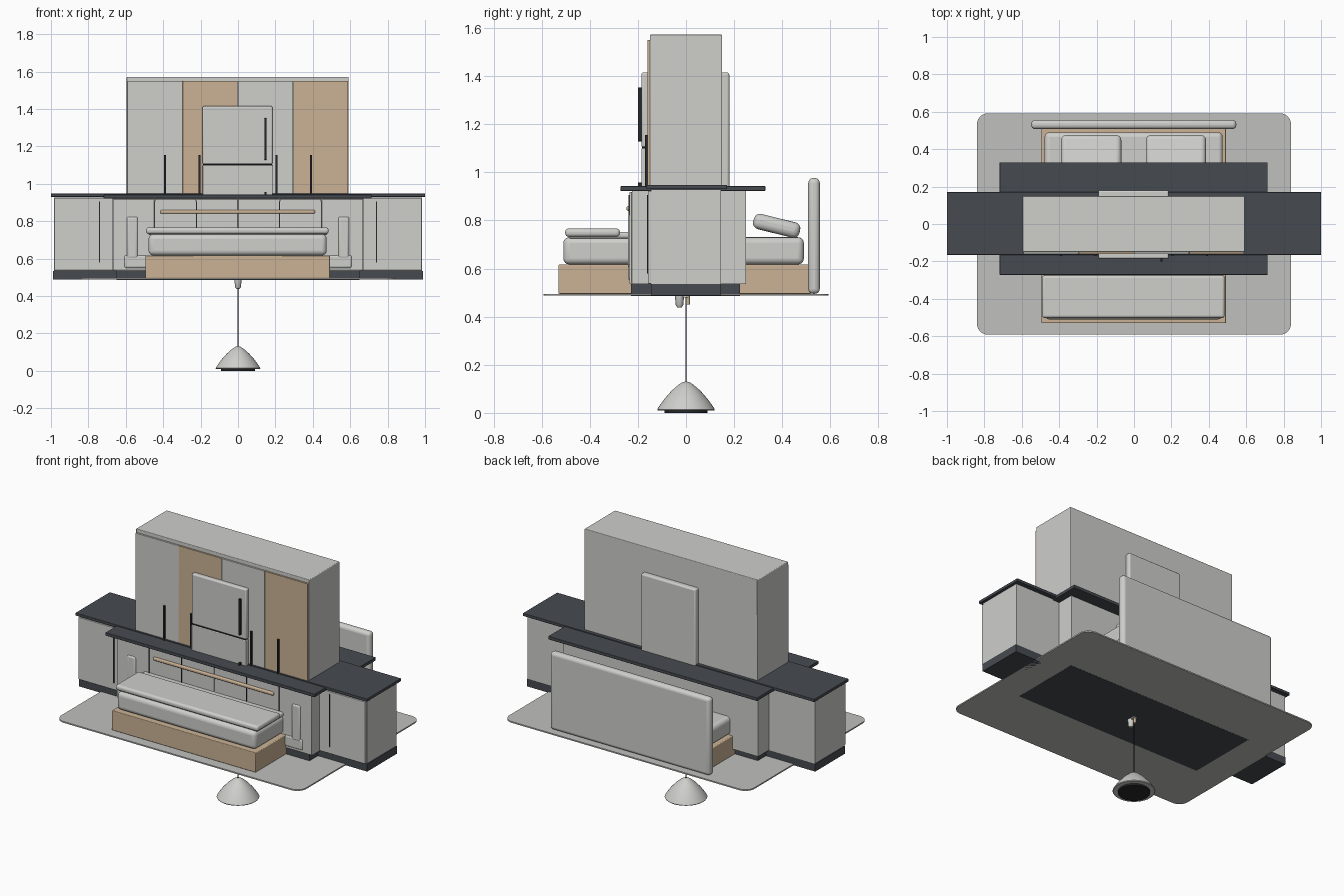
import bpy, bmesh, math
from mathutils import Matrix

if "Cube" in bpy.data.objects:
    bpy.data.objects.remove(bpy.data.objects["Cube"])


def material(name, rgb):
    m = bpy.data.materials.new(name)
    m.diffuse_color = (*rgb, 1)
    m.use_nodes = True
    m.node_tree.nodes["Principled BSDF"].inputs["Base Color"].default_value = m.diffuse_color
    return m


GREY = material("pale_grey", (0.62, 0.62, 0.60))
RUG = material("rug_grey", (0.53, 0.53, 0.52))
WOOD = material("light_wood", (0.60, 0.45, 0.30))
SLATE = material("dark_slate", (0.062, 0.07, 0.082))
BLACK = material("black_metal", (0.02, 0.021, 0.023))


def finish(name, bm, mat, bevel=0, segments=3):
    mesh = bpy.data.meshes.new(name)
    bm.to_mesh(mesh)
    bm.free()
    mesh.materials.append(mat)
    ob = bpy.data.objects.new(name, mesh)
    bpy.context.collection.objects.link(ob)
    if bevel:
        mod = ob.modifiers.new("round_edges", 'BEVEL')
        mod.width, mod.segments = bevel, segments
        mod.limit_method = 'ANGLE'
    bpy.context.view_layer.objects.active = ob
    bpy.ops.object.select_all(action='DESELECT')
    ob.select_set(True)
    bpy.ops.object.shade_smooth_by_angle(angle=math.radians(35))
    return ob


def box(name, x, y, z, mat, bevel=0.0, segments=3, tilt=0):
    """Box from (min, max) ranges, optionally tilted about x."""
    bm = bmesh.new()
    bmesh.ops.create_cube(bm, size=1)
    size = [b - a for a, b in (x, y, z)]
    bmesh.ops.scale(bm, vec=size, verts=bm.verts)
    ob = finish(name, bm, mat, bevel, segments)
    ob.location = [(a + b) / 2 for a, b in (x, y, z)]
    ob.rotation_euler.x = tilt
    return ob


def lathe(name, profile, mat, center=(0, 0), steps=40):
    """Spin an (r, z) profile about a vertical axis."""
    bm = bmesh.new()
    verts = [bm.verts.new((r, 0, z)) for r, z in profile]
    edges = [bm.edges.new(p) for p in zip(verts, verts[1:])]
    bmesh.ops.spin(bm, geom=verts + edges, axis=(0, 0, 1), cent=(0, 0, 0),
                   angle=2 * math.pi, steps=steps)
    bmesh.ops.remove_doubles(bm, verts=bm.verts, dist=1e-5)
    bmesh.ops.recalc_face_normals(bm, faces=bm.faces)
    ob = finish(name, bm, mat)
    ob.location = (*center, 0)
    return ob


# Rug with rounded corners
bm = bmesh.new()
for sx, sy, a0 in ((1, 1, 0), (-1, 1, 90), (-1, -1, 180), (1, -1, 270)):
    for k in range(7):
        a = math.radians(a0 + 15 * k)
        bm.verts.new((sx * 0.78 + 0.06 * math.cos(a),
                      sy * 0.532 + 0.06 * math.sin(a), 0.487))
bm.verts.ensure_lookup_table()
face = bm.faces.new(bm.verts)
up = bmesh.ops.extrude_face_region(bm, geom=[face])["geom"]
bmesh.ops.translate(bm, vec=(0, 0, 0.008),
                    verts=[v for v in up if isinstance(v, bmesh.types.BMVert)])
bmesh.ops.recalc_face_normals(bm, faces=bm.faces)
finish("rug", bm, RUG)

# Bed
box("bed_base", (-0.495, 0.492), (-0.53, 0.52), (0.495, 0.617), WOOD, 0.004)
box("mattress", (-0.478, 0.474), (-0.51, 0.49), (0.617, 0.73), GREY, 0.025, 4)
box("duvet", (-0.48, 0.476), (-0.49, 0.2), (0.725, 0.752), GREY, 0.01)
box("folded_blanket", (-0.492, 0.485), (-0.502, -0.275), (0.732, 0.766), GREY, 0.014, 4)
box("headboard", (-0.55, 0.547), (0.508, 0.556), (0.495, 0.976), GREY, 0.02, 4)
for x0 in (-0.39, 0.063):
    box("pillow", (x0, x0 + 0.322), (0.278, 0.476), (0.745, 0.81), GREY, 0.026, 4,
        tilt=math.radians(-14))

# Long kitchen run
box("run_body", (-0.985, 0.985), (-0.145, 0.145), (0.535, 0.928), GREY)
box("run_plinth", (-0.988, 0.988), (-0.145, 0.145), (0.487, 0.535), SLATE)
box("run_worktop", (-1.0, 1.0), (-0.165, 0.171), (0.93, 0.948), SLATE, 0.003)
for s in (-1, 1):
    x = sorted((s * 0.67, s * 0.983))
    box("run_door", x, (-0.158, -0.145), (0.537, 0.922), GREY, 0.002)
    box("run_handle", (s * 0.74 - 0.003, s * 0.74 + 0.003), (-0.163, -0.157),
        (0.58, 0.905), BLACK)

# Deeper island
box("island_body", (-0.67, 0.67), (-0.225, 0.25), (0.535, 0.922), GREY)
box("island_plinth", (-0.65, 0.65), (-0.228, 0.225), (0.4862, 0.535), SLATE)
box("island_worktop", (-0.719, 0.715), (-0.272, 0.33), (0.922, 0.942), SLATE, 0.003)
for i in range(6):
    x0 = -0.669 + i * 0.223
    box("island_door", (x0 + 0.001, x0 + 0.222), (-0.235, -0.225), (0.537, 0.918), GREY, 0.002)
for x in (-0.445, -0.222, 0.222, 0.445):
    box("island_handle", (x - 0.002, x + 0.002), (-0.238, -0.234), (0.58, 0.905), BLACK)

# Chair arms, seat ends and rail just clear of the island front
for s in (-1, 1):
    box("arm_pad", sorted((s * 0.535, s * 0.595)), (-0.242, 0.1), (0.6, 0.825), GREY, 0.012)
    box("arm_foot", sorted((s * 0.47, s * 0.61)), (-0.24, 0.1), (0.548, 0.62), GREY, 0.012)
box("wood_rail", (-0.415, 0.412), (-0.247, -0.225), (0.84, 0.86), WOOD, 0.007)

# Wardrobe with alternating door fronts
box("wardrobe_body", (-0.595, 0.592), (-0.15, 0.15), (0.53, 1.572), GREY, 0.004)
for i in range(4):
    x0 = -0.592 + i * 0.2955
    box("wardrobe_door", (x0 + 0.001, x0 + 0.2945), (-0.16, -0.148), (0.535, 1.55),
        WOOD if i % 2 else GREY, 0.001)
for x in (-0.39, -0.205, 0.205, 0.39):
    box("wardrobe_handle", (x - 0.005, x + 0.005), (-0.17, -0.159), (0.8, 1.155), BLACK)

# Fridge
box("fridge_body", (-0.19, 0.185), (-0.15, 0.18), (0.53, 1.415), GREY, 0.01)
box("fridge_upper_door", (-0.19, 0.185), (-0.185, -0.14), (1.104, 1.415), GREY, 0.008)
box("fridge_lower_door", (-0.19, 0.185), (-0.185, -0.14), (0.54, 1.1), GREY, 0.004)
box("fridge_gap", (-0.186, 0.181), (-0.183, -0.14), (1.099, 1.105), BLACK)
for z in ((1.128, 1.352), (0.73, 0.957)):
    box("fridge_handle", (0.141, 0.153), (-0.2, -0.184), z, BLACK, 0.003)

# Pendant lamp
lathe("lamp_shade", [(0, 0.13), (0.012, 0.129), (0.03, 0.118), (0.06, 0.092),
                     (0.09, 0.058), (0.11, 0.03), (0.12, 0.014), (0.117, 0.01),
                     (0, 0.01)], GREY)
lathe("lamp_base_disc", [(0, 0.01), (0.09, 0.01), (0.09, 0), (0, 0)], BLACK)
lathe("lamp_cord", [(0, 0.12), (0.003, 0.12), (0.003, 0.48), (0, 0.48)], BLACK, steps=10)
lathe("lamp_cap", [(0, 0.48), (0.017, 0.48), (0.017, 0.487), (0, 0.487)], GREY, steps=20)
lathe("hanging_knob", [(0, 0.437), (0.01, 0.439), (0.016, 0.448), (0.019, 0.487),
                       (0, 0.487)], GREY, (0, -0.027), 20)
lathe("wood_pin", [(0, 0.45), (0.008, 0.45), (0.008, 0.487), (0, 0.487)],
      WOOD, (0, 0.008), 14)
